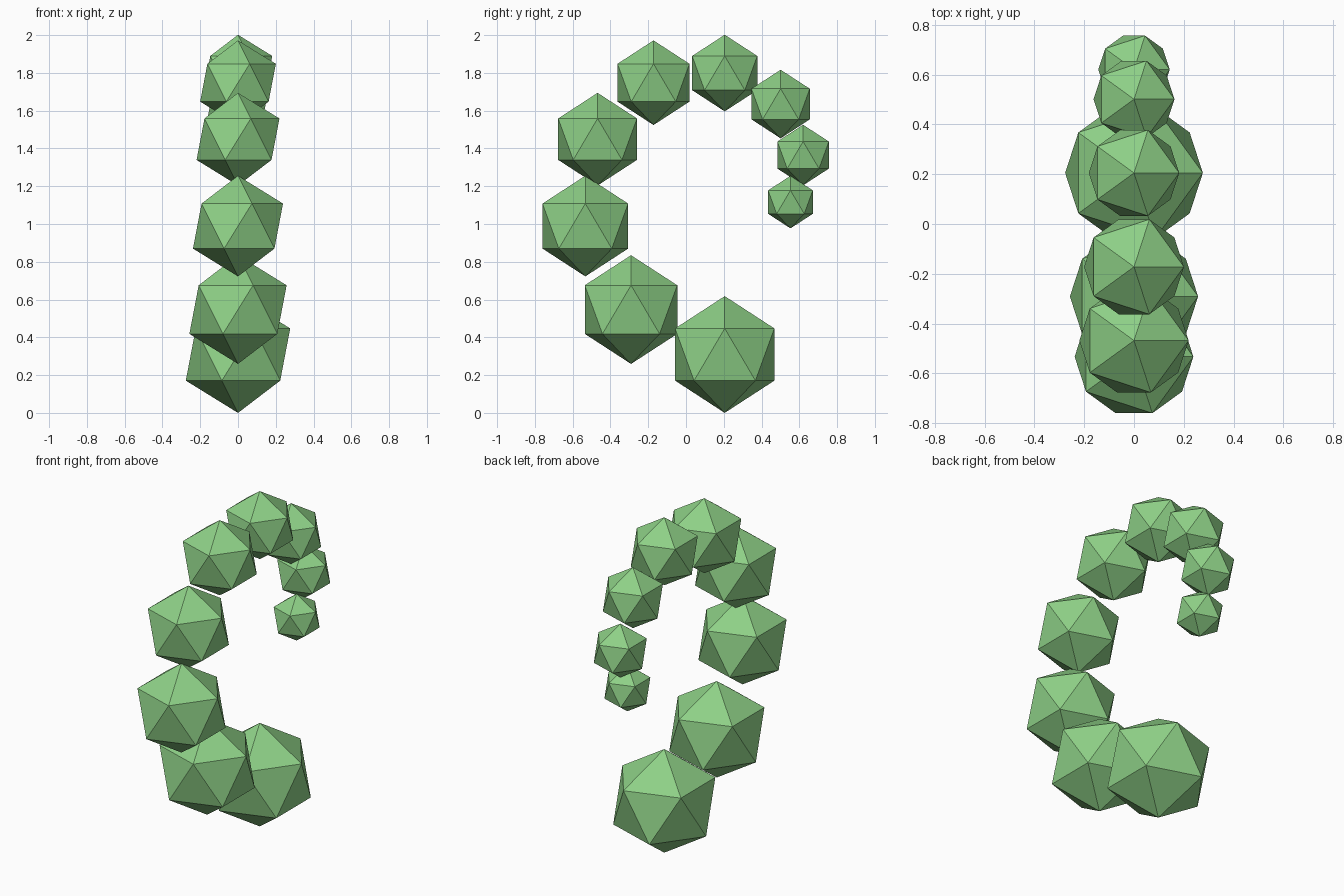
import bpy

if "Cube" in bpy.data.objects:
    bpy.data.objects.remove(bpy.data.objects["Cube"])

# One flat leaf green for the whole chain
green = bpy.data.materials.new("leaf green")
green.diffuse_color = (0.27, 0.63, 0.24, 1.0)
green.use_nodes = True
green.node_tree.nodes["Principled BSDF"].inputs["Base Color"].default_value = green.diffuse_color

# Curl of ball centres (y, z), from the big base ball to the small tip
CENTRES = [
    (0.205, 0.309), (-0.291, 0.547), (-0.533, 0.989),
    (-0.468, 1.449), (-0.172, 1.748), (0.205, 1.799),
    (0.501, 1.635), (0.620, 1.365), (0.553, 1.116),
]
BASE_RADIUS = 0.309
TIP_RADIUS = 0.139


def add_ball(index, y, z):
    """Faceted twenty-sided ball whose size shrinks evenly along the curl."""
    t = index / (len(CENTRES) - 1)
    radius = BASE_RADIUS + (TIP_RADIUS - BASE_RADIUS) * t
    bpy.ops.mesh.primitive_ico_sphere_add(
        subdivisions=1, radius=radius, location=(0, y, z))
    ball = bpy.context.object
    ball.name = f"tail_ball_{index + 1}"
    ball.data.materials.append(green)
    bpy.ops.object.shade_flat()


# Chain of balls
for i, (y, z) in enumerate(CENTRES):
    add_ball(i, y, z)
